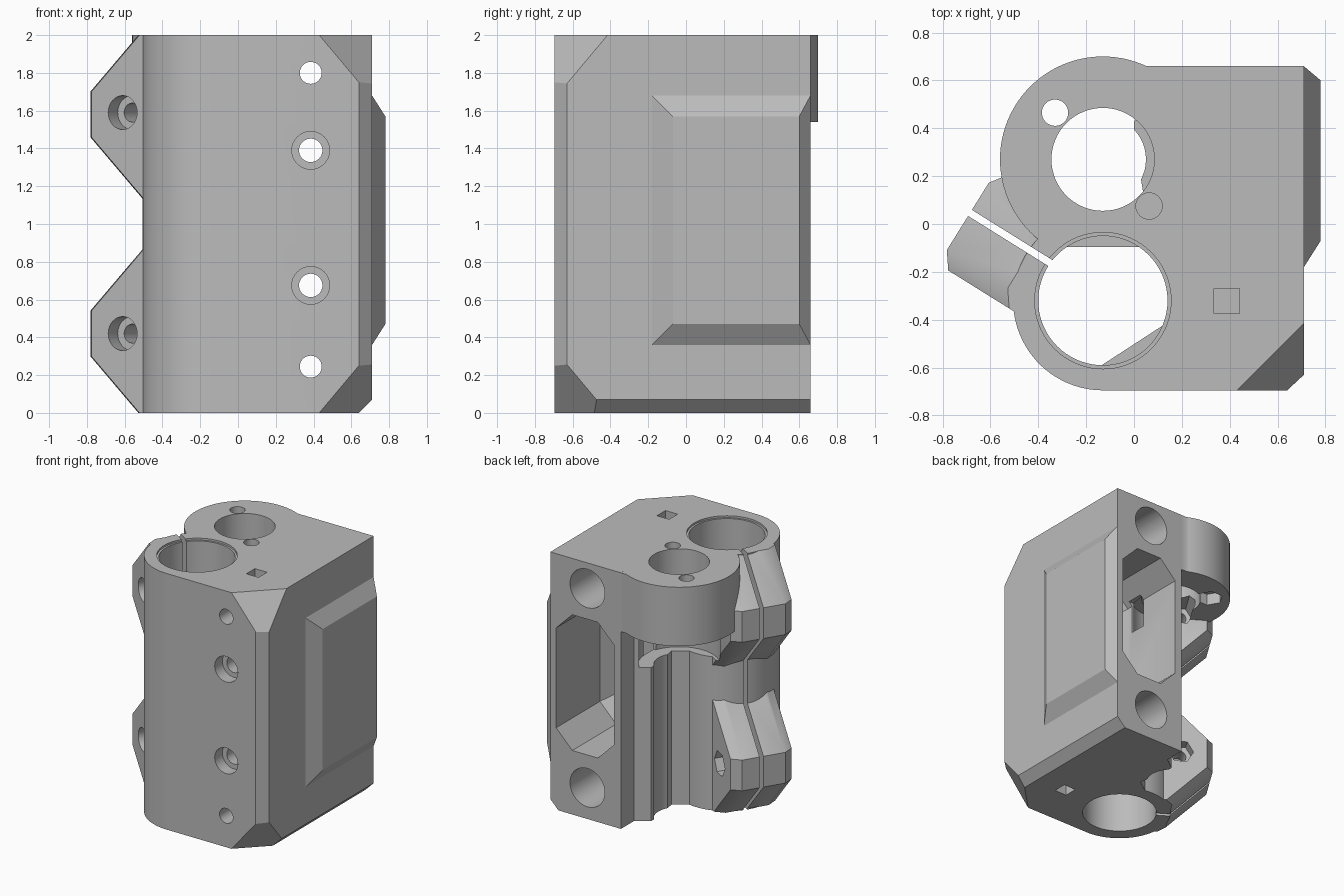
import bpy, bmesh, math
from mathutils import Vector

cube = bpy.data.objects.get("Cube")
if cube:
    bpy.data.objects.remove(cube, do_unlink=True)

grey = bpy.data.materials.new("plain grey")
grey.use_nodes = True
grey.diffuse_color = (0.5, 0.5, 0.5, 1)
grey.node_tree.nodes["Principled BSDF"].inputs["Base Color"].default_value = (0.5, 0.5, 0.5, 1)

X, Y, Z = Vector((1, 0, 0)), Vector((0, 1, 0)), Vector((0, 0, 1))
BEARING = Vector((-0.13, -0.32, 0))
ROD = Vector((-0.13, 0.27, 0))
OUT = Vector((-0.85, 0.53, 0)).normalized()     # direction of the clamp slit
ACROSS = Vector((0.53, 0.85, 0)).normalized()   # direction of the clamp screws


def finish(name, bm):
    bmesh.ops.recalc_face_normals(bm, faces=bm.faces)
    mesh = bpy.data.meshes.new(name)
    bm.to_mesh(mesh)
    bm.free()
    mesh.materials.append(grey)
    ob = bpy.data.objects.new(name, mesh)
    bpy.context.collection.objects.link(ob)
    return ob


def prism(name, pts, lo, hi, u=X, v=Y, w=Z, origin=Vector(), planes=()):
    """Extrude a 2D outline along w, then trim it with planes (normal, offset)."""
    bm = bmesh.new()
    rings = [[bm.verts.new(origin + u * a + v * b + w * h) for a, b in pts] for h in (lo, hi)]
    bm.faces.new(rings[0])
    bm.faces.new(rings[1])
    for i in range(len(pts)):
        j = (i + 1) % len(pts)
        bm.faces.new((rings[0][i], rings[0][j], rings[1][j], rings[1][i]))
    for normal, offset in planes:
        n = Vector(normal)
        bmesh.ops.bisect_plane(bm, geom=bm.verts[:] + bm.edges[:] + bm.faces[:],
                               plane_co=n * offset / n.length_squared, plane_no=n, clear_outer=True)
        bmesh.ops.holes_fill(bm, edges=[e for e in bm.edges if e.is_boundary])
    return finish(name, bm)


def hull(name, pts):
    bm = bmesh.new()
    for p in pts:
        bm.verts.new(p)
    res = bmesh.ops.convex_hull(bm, input=bm.verts[:])
    junk = {g for g in res["geom_interior"] + res["geom_unused"] if isinstance(g, bmesh.types.BMVert)}
    bmesh.ops.delete(bm, geom=list(junk), context='VERTS')
    bmesh.ops.dissolve_limit(bm, angle_limit=0.01, verts=bm.verts[:], edges=bm.edges[:])
    return finish(name, bm)


def arc(r, start=0, end=360, n=64, centre=(0, 0)):
    count = n if end - start == 360 else n + 1
    angles = [math.radians(start + (end - start) * i / n) for i in range(count)]
    return [(centre[0] + r * math.cos(a), centre[1] + r * math.sin(a)) for a in angles]


def rect(a, b, c, d):
    return [(a, c), (b, c), (b, d), (a, d)]


def octagon(a, b, c, d, k):
    return [(a + k, c), (b - k, c), (b, c + k), (b, d - k),
            (b - k, d), (a + k, d), (a, d - k), (a, c + k)]


def combine(other, op):
    mod = body.modifiers.new("combine", 'BOOLEAN')
    mod.operation, mod.object, mod.solver = op, other, 'EXACT'
    bpy.context.view_layer.objects.active = body
    bpy.ops.object.modifier_apply(modifier=mod.name)
    bpy.data.objects.remove(other, do_unlink=True)


def join(ob):
    combine(ob, 'UNION')


def cut(ob):
    combine(ob, 'DIFFERENCE')


def bore(r, lo, hi, axis, origin, n=48):
    u, v = {'z': (X, Y), 'y': (X, Z), 'clamp': (OUT, Z)}[axis]
    w = {'z': Z, 'y': Y, 'clamp': ACROSS}[axis]
    cut(prism("bore", arc(r, n=n), lo, hi, u, v, w, Vector(origin)))


# Main block with the bearing housing in one outline, corners trimmed
outline = arc(0.375, 270, 80, 48, BEARING[:2]) + [
    (0.04, 0.12), (0, 0.37), (0, 0.43), (0.1, 0.5), (0.1, 0.66),
    (0.71, 0.66), (0.71, -0.63), (0.64, -0.695)]
body = prism("carriage_end_body", outline, 0, 2, planes=[
    ((1, -1, 0.84), 2.805), ((1, -1, -0.84), 1.125), ((1, 0, -1), 0.64)])

# Raised panel on the outer side
join(hull("side_panel",
          [(x, y, z) for x in (0.6, 0.71) for y in (-0.18, 0.659) for z in (0.36, 1.68)]
          + [(0.78, y, z) for y in (-0.07, 0.6) for z in (0.47, 1.57)]))

# Upper flange for the lead screw nut
join(prism("flange_web", rect(-0.1, 0.3, -0.3, 0.66), 1.54, 1.9995))
join(prism("flange", arc(0.43, n=96, centre=ROD[:2]), 1.54, 2))

# Two clamp lugs, mirrored in height
profile = [(0.665, 0.3), (0.665, 0.54), (0.28, 0.925), (0.1, 0.925), (0.1, 0), (0.365, 0)]
for top in (False, True):
    pts = []
    for w, inset in ((-0.235, 0.05), (-0.166, 0), (0.166, 0), (0.235, 0.05)):
        for u, z in profile:
            u = u - inset if u > 0.2 else u
            pts.append(BEARING + OUT * u + ACROSS * w + Z * (2 - z if top else z))
    join(hull("clamp_lug", pts))

# Bearing bore, clamp slit and lead screw openings
bore(0.27, -0.1, 2.1, 'z', BEARING, 72)
bore(0.285, 1.985, 2.1, 'z', BEARING, 72)
cut(prism("slit", rect(0.15, 0.8, 0.002, 0.032), -0.1, 2.1, OUT, ACROSS, Z, BEARING))
bore(0.18, -0.1, 1.6, 'z', ROD)
bore(0.29, 1.2, 1.54, 'z', ROD)
bore(0.215, 1.5, 2.1, 'z', ROD, 64)

# Flange screws with hexagonal nut seats below
bore(0.055, 1.4, 2.1, 'z', (-0.33, 0.465, 0), 32)
bore(0.055, 1.6, 2.1, 'z', (0.063, 0.075, 0), 32)
bore(0.1, 1.5, 1.63, 'z', (-0.33, 0.465, 0), 6)

# Pulley pocket open to the back, narrowing at its inner end
cut(hull("pocket",
         [(x, y, z) for x, z in octagon(0.16, 0.66, 0.5, 1.56, 0.14) for y in (0.12, 0.8)]
         + [(x, -0.02, z) for x, z in octagon(0.24, 0.56, 0.6, 1.46, 0.1)]))
cut(prism("wall_slot", rect(0.17, 0.3, 1.2, 1.45), -0.1, 0.2, Y, Z, X))

# Smooth rod sockets, front screws and square nut slots
for z, end in ((1.8, 2), (0.245, 0)):
    bore(0.15, -0.2, 0.8, 'y', (0.39, 0, z))
    bore(0.058, -0.8, -0.1, 'y', (0.385, 0, z), 32)
    lo, hi = (1.72, 2.1) if end else (-0.1, 0.33)
    cut(prism("nut_slot", rect(0.335, 0.44, -0.375, -0.27), lo, hi))
for z in (1.39, 0.675):
    bore(0.062, -0.8, 0.1, 'y', (0.385, 0, z), 32)
    bore(0.1, -0.8, -0.6, 'y', (0.385, 0, z), 32)

# Clamp screws: head recess at the front, square nut seat at the back
for z in (0.42, 1.59):
    base = BEARING + OUT * 0.42 + Z * z
    bore(0.05, -0.4, 0.4, 'clamp', base, 32)
    bore(0.09, -0.5, -0.14, 'clamp', base, 32)
    bore(0.095, 0.15, 0.4, 'clamp', base, 6)

# Bearing stops at mid height: flat chords inside the bore
for angle in (90, -57):
    a = math.radians(angle)
    u = Vector((math.cos(a), math.sin(a), 0))
    join(prism("bearing_stop", arc(0.28, -37, 37, 16), 0.95, 1.05, u, Z.cross(u), Z, BEARING))

bpy.ops.object.select_all(action='DESELECT')
body.select_set(True)
bpy.context.view_layer.objects.active = body
bpy.ops.object.shade_smooth_by_angle(angle=math.radians(30))
